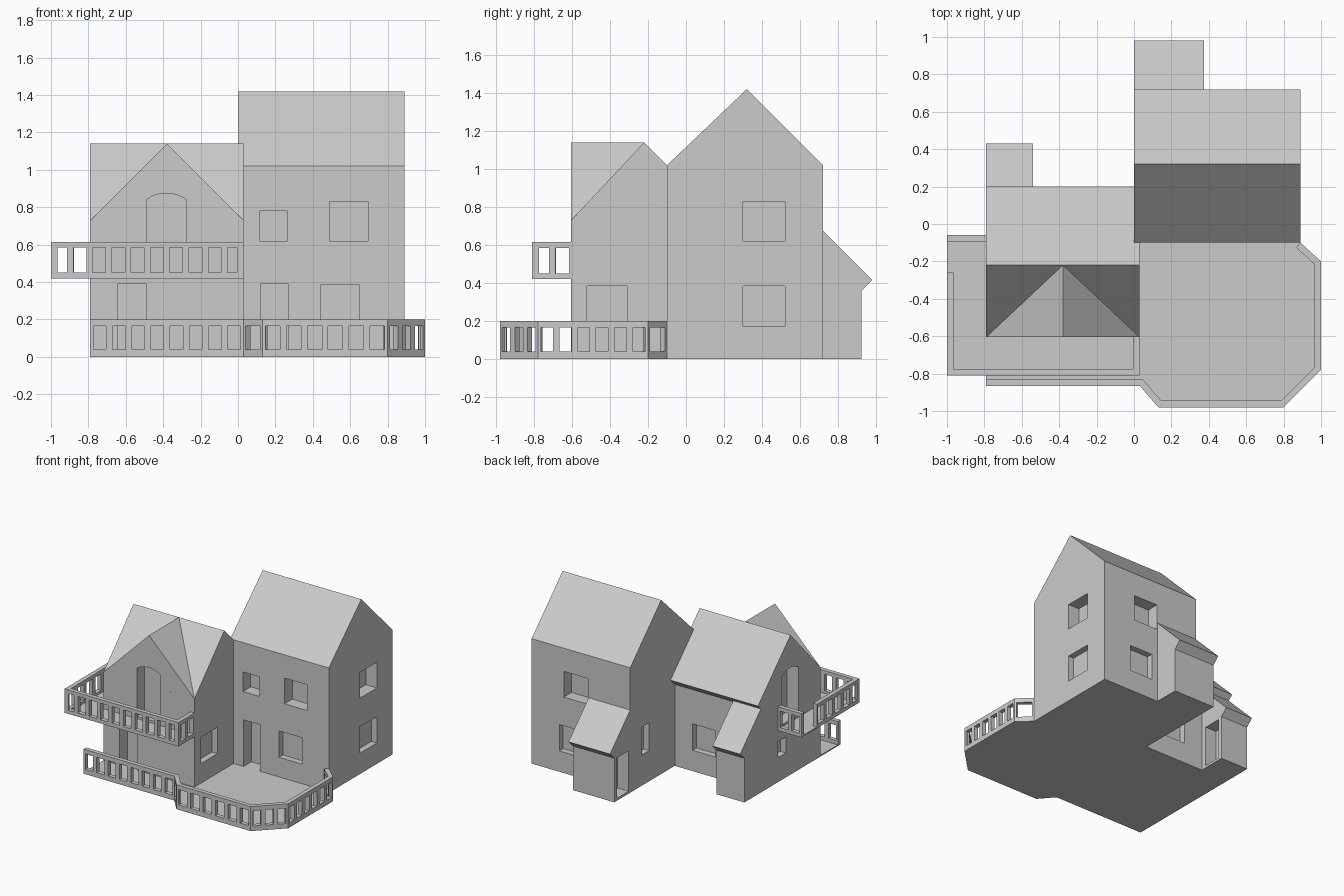
import bpy, bmesh, math
from mathutils import Vector

if "Cube" in bpy.data.objects:
    bpy.data.objects.remove(bpy.data.objects["Cube"])

plaster = bpy.data.materials.new("light_grey_plaster")
plaster.use_nodes = True
GREY = (0.6, 0.6, 0.6, 1)
plaster.diffuse_color = GREY
plaster.node_tree.nodes["Principled BSDF"].inputs["Base Color"].default_value = GREY

RAIL = 0.035   # railing thickness
DEEP, SHALLOW = 0.1, 0.05


def add_prism(bm, pts, axis, a, b):
    """Extrude a 2D outline along an axis from a to b."""
    place = {"x": lambda u, v, w: (w, u, v),
             "y": lambda u, v, w: (u, w, v),
             "z": lambda u, v, w: (u, v, w)}[axis]
    low = [bm.verts.new(place(u, v, a)) for u, v in pts]
    high = [bm.verts.new(place(u, v, b)) for u, v in pts]
    faces = [bm.faces.new(low), bm.faces.new(high)]
    n = len(pts)
    for i in range(n):
        j = (i + 1) % n
        faces.append(bm.faces.new((low[i], low[j], high[j], high[i])))
    bmesh.ops.recalc_face_normals(bm, faces=faces)


def finish(name, bm):
    mesh = bpy.data.meshes.new(name)
    bm.to_mesh(mesh)
    bm.free()
    mesh.materials.append(plaster)
    ob = bpy.data.objects.new(name, mesh)
    bpy.context.collection.objects.link(ob)
    return ob


def prism(name, pts, axis, a, b):
    bm = bmesh.new()
    add_prism(bm, pts, axis, a, b)
    return finish(name, bm)


def rect(u0, u1, v0, v1):
    return [(u0, v0), (u1, v0), (u1, v1), (u0, v1)]


def arch(u0, u1, v0, spring, top):
    """Doorway outline with a shallow curved head."""
    mid, half, steps = (u0 + u1) / 2, (u1 - u0) / 2, 8
    rise = top - spring
    radius = (half ** 2 + rise ** 2) / (2 * rise)
    sweep = math.asin(half / radius)
    head = []
    for i in range(steps + 1):
        t = sweep * (1 - 2 * i / steps)
        head.append((mid + radius * math.sin(t), top - radius + radius * math.cos(t)))
    return [(u0, v0), (u1, v0)] + head


def recess(targets, outline, axis, wall, inward):
    """Cut a window or door recess into the wall plane."""
    out = -0.05 if inward > 0 else 0.05
    cutter = prism("opening_cutter", outline, axis, wall + out, wall + inward)
    cutter.hide_render = True
    for ob in targets:
        mod = ob.modifiers.new("opening", "BOOLEAN")
        mod.operation, mod.solver, mod.object = "DIFFERENCE", "EXACT", cutter
        bpy.context.view_layer.objects.active = ob
        bpy.ops.object.modifier_apply(modifier=mod.name)
    bpy.data.objects.remove(cutter)


def inset_path(path, d):
    """Offset a path to its left with mitred corners."""
    pts = [Vector(p) for p in path]
    dirs = [(b - a).normalized() for a, b in zip(pts, pts[1:])]
    norms = [Vector((-t.y, t.x)) for t in dirs]
    result = []
    for i, p in enumerate(pts):
        n0, n1 = norms[max(i - 1, 0)], norms[min(i, len(norms) - 1)]
        m = (n0 + n1).normalized()
        result.append(p + m * (d / m.dot(n0)))
    return result


def railing(name, path, z0, z1, bottom, top):
    """Bottom and top rails following a path, with evenly spaced posts."""
    bm = bmesh.new()
    band = [tuple(p) for p in path] + [tuple(p) for p in reversed(inset_path(path, RAIL))]
    add_prism(bm, band, "z", z0, z0 + bottom)
    add_prism(bm, band, "z", z1 - top, z1)
    for a, b in zip(path, path[1:]):
        a, b = Vector(a), Vector(b)
        length = (b - a).length
        t = (b - a).normalized()
        n = Vector((-t.y, t.x))
        bays = max(1, round(length / 0.104))
        for i in range(bays + 1):
            s = length * i / bays
            s0, s1 = max(s - 0.017, 0), min(s + 0.017, length)
            quad = [a + t * s0, a + t * s1, a + t * s1 + n * RAIL, a + t * s0 + n * RAIL]
            add_prism(bm, [tuple(q) for q in quad], "z", z0 + bottom, z1 - top)
    return finish(name, bm)


# Main house block
main = prism("main_house", [(-0.1, 0), (0.72, 0), (0.72, 1.02), (0.32, 1.42), (-0.1, 1.02)],
             "x", 0, 0.89)
recess([main], rect(0.115, 0.265, 0.62, 0.78), "y", -0.1, DEEP)
recess([main], rect(0.49, 0.695, 0.62, 0.83), "y", -0.1, DEEP)
recess([main], rect(0.44, 0.65, 0.17, 0.385), "y", -0.1, SHALLOW)
recess([main], rect(0.12, 0.27, 0.01, 0.39), "y", -0.1, DEEP)
recess([main], rect(0.38, 0.6, 0.62, 0.83), "y", 0.72, -DEEP)
recess([main], rect(0.43, 0.64, 0.17, 0.385), "y", 0.72, -SHALLOW)
recess([main], rect(0.3, 0.52, 0.62, 0.83), "x", 0.89, -DEEP)
recess([main], rect(0.3, 0.52, 0.17, 0.385), "x", 0.89, -SHALLOW)
recess([main], rect(0.475, 0.565, 0.25, 0.48), "x", 0, SHALLOW)

# Side wing with rear eave and a cross gable to the front
wing = prism("side_wing", [(-0.605, 0), (0.145, 0), (0.145, 0.665), (0.2, 0.72),
                           (-0.22, 1.14), (-0.605, 0.73)], "x", -0.79, 0.03)
gable = prism("front_gable", [(-0.79, 0.73), (0.03, 0.73), (-0.38, 1.14)], "y", -0.605, -0.22)
recess([wing, gable], arch(-0.49, -0.275, 0.45, 0.84, 0.875), "y", -0.605, DEEP)
recess([wing, gable], arch(-0.32, -0.105, 0.45, 0.84, 0.875), "x", -0.79, DEEP)
recess([wing], rect(-0.645, -0.49, 0.01, 0.39), "y", -0.605, DEEP)
recess([wing], rect(-0.52, -0.31, 0.17, 0.385), "x", 0.03, -SHALLOW)
recess([wing], rect(-0.16, -0.06, 0.2, 0.33), "x", -0.79, SHALLOW)
recess([wing], rect(-0.37, -0.16, 0.17, 0.385), "y", 0.145, -SHALLOW)


# Lean-to porches at the rear
def porch(name, x0, x1, start, tip):
    rise = 0.415 + tip - start
    return prism(name, [(start, 0), (tip - 0.055, 0), (tip - 0.055, 0.36),
                        (tip, 0.415), (start, rise)], "x", x0, x1)


main_porch = porch("main_porch", 0, 0.375, 0.71, 0.98)
recess([main_porch], rect(0.74, 0.89, 0.02, 0.35), "x", 0, DEEP)
wing_porch = porch("wing_porch", -0.79, -0.54, 0.13, 0.43)
recess([wing_porch], rect(0.19, 0.34, 0.02, 0.35), "x", -0.54, -DEEP)

# Terrace floor and railing
edge = [(-0.79, -0.865), (0.03, -0.865), (0.13, -0.98), (0.8, -0.98),
        (1, -0.78), (1, -0.2), (0.89, -0.1)]
prism("terrace_floor", edge + [(0.03, -0.1), (0.03, -0.6), (-0.79, -0.6)], "z", 0, 0.01)
railing("terrace_railing", edge, 0, 0.2, 0.04, 0.035)

# Balcony slab and railings
prism("balcony_floor", [(-1, -0.06), (-1, -0.81), (0.03, -0.81), (0.03, -0.6),
                        (-0.79, -0.6), (-0.79, -0.06)], "z", 0.42, 0.43)
railing("balcony_railing", [(-1, -0.26), (-1, -0.81), (0.03, -0.81), (0.03, -0.6)],
        0.42, 0.615, 0.03, 0.03)
railing("balcony_back_railing", [(-0.79, -0.06), (-1, -0.06)], 0.42, 0.615, 0.03, 0.03)
